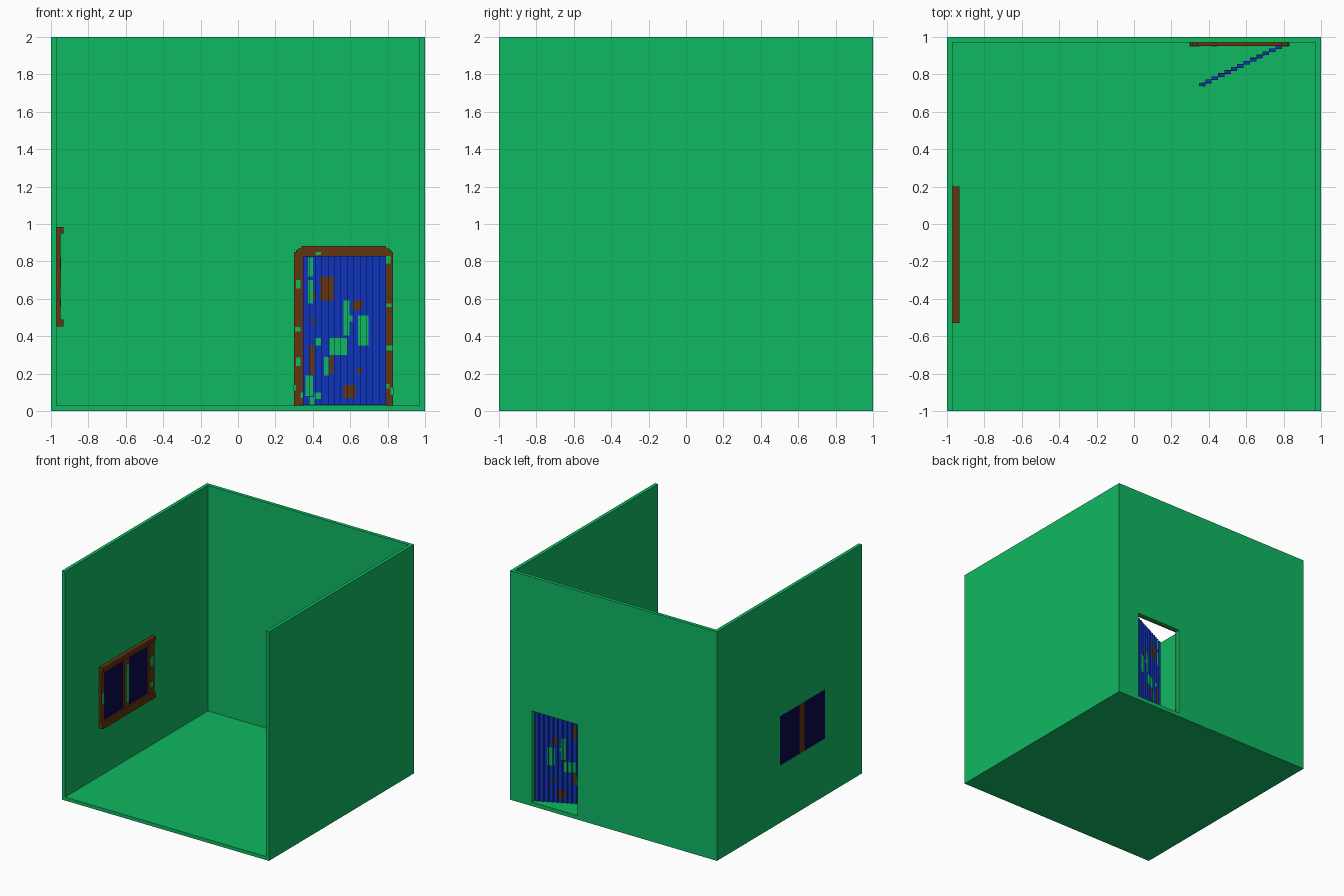
import bpy, bmesh

if "Cube" in bpy.data.objects:
    bpy.data.objects.remove(bpy.data.objects["Cube"], do_unlink=True)


def material(name, rgb):
    m = bpy.data.materials.new(name)
    m.use_nodes = True
    m.diffuse_color = (*rgb, 1)
    m.node_tree.nodes["Principled BSDF"].inputs["Base Color"].default_value = (*rgb, 1)
    return m


GREEN = material("wall_green", (0.005, 0.48, 0.122))
BLUE = material("door_blue", (0.005, 0.036, 0.50))
BROWN = material("wood_brown", (0.125, 0.036, 0.005))
NAVY = material("glass_navy", (0.003, 0.002, 0.07))


def boxes(name, mat, spans):
    """One object from boxes given as (x0, x1, y0, y1, z0, z1)."""
    bm = bmesh.new()
    for x0, x1, y0, y1, z0, z1 in spans:
        for v in bmesh.ops.create_cube(bm, size=1)["verts"]:
            v.co.x = x1 if v.co.x > 0 else x0
            v.co.y = y1 if v.co.y > 0 else y0
            v.co.z = z1 if v.co.z > 0 else z0
    mesh = bpy.data.meshes.new(name)
    bm.to_mesh(mesh)
    bm.free()
    mesh.materials.append(mat)
    ob = bpy.data.objects.new(name, mesh)
    bpy.context.collection.objects.link(ob)
    return ob


def cut(ob, *span):
    """Subtract a box and discard the cutter."""
    cutter = boxes("cutter", GREEN, [span])
    cutter.hide_render = True
    mod = ob.modifiers.new("cut", 'BOOLEAN')
    mod.operation = 'DIFFERENCE'
    mod.solver = 'EXACT'
    mod.object = cutter
    bpy.context.view_layer.objects.active = ob
    bpy.ops.object.modifier_apply(modifier=mod.name)
    bpy.data.objects.remove(cutter, do_unlink=True)


# Room shell, open at the top and front, with door and window openings
T = 0.03
room = boxes("room_shell", GREEN, [(-1, 1, -1, 1, 0, 2)])
cut(room, -1 + T, 1 - T, -1.5, 1 - T, T, 2.5)
cut(room, 0.35, 0.79, 0.9, 1.1, 0.035, 0.83)
cut(room, -1.1, -0.9, -0.49, 0.13, 0.50, 0.93)

# Door frame: two posts and a lintel with stepped, worn top corners
FY0, FY1 = 0.952, 0.97
frame = [(0.30, 0.35, 0.03, 0.85), (0.79, 0.83, 0.03, 0.85),
         (0.32, 0.81, 0.83, 0.87), (0.34, 0.79, 0.83, 0.882),
         (0.31, 0.82, 0.84, 0.862)]
boxes("door_frame", BROWN, [(a, b, FY0, FY1, c, d) for a, b, c, d in frame])
chips = [(0.31, 0.335, 0.655, 0.70), (0.305, 0.335, 0.425, 0.45),
         (0.31, 0.335, 0.24, 0.285), (0.335, 0.35, 0.07, 0.10),
         (0.298, 0.31, 0.11, 0.14), (0.79, 0.815, 0.79, 0.83),
         (0.795, 0.82, 0.555, 0.575), (0.795, 0.825, 0.325, 0.35),
         (0.815, 0.832, 0.085, 0.125), (0.795, 0.81, 0.12, 0.145),
         (0.415, 0.445, 0.835, 0.85)]
boxes("door_frame_chips", GREEN,
      [(a, b, FY0 - 0.002, FY1, c, d) for a, b, c, d in chips])

# Door standing ajar: planks stepping back towards the hinge
N, X0, X1, Y0, Y1 = 13, 0.347, 0.79, 0.737, 0.953
W, STEP, THICK = (X1 - X0) / N, (Y1 - Y0) / N, 0.018
planks = [(X0 + i * W, X0 + (i + 1) * W, Y0 + i * STEP, Y0 + i * STEP + THICK)
          for i in range(N)]
boxes("door_planks", BLUE, [(*p, 0.031, 0.83) for p in planks])


def door_patches(name, mat, areas):
    """Worn areas (x0, x1, z0, z1) showing on both sides of the planks."""
    spans = []
    for a, b, z0, z1 in areas:
        for x0, x1, y0, y1 in planks:
            lo, hi = max(a, x0), min(b, x1)
            if hi - lo > 0.002:
                spans.append((lo, hi, y0 - 0.0015, y1 + 0.0015, z0, z1))
    boxes(name, mat, spans)


door_patches("door_green_patches", GREEN, [
    (0.375, 0.40, 0.72, 0.82), (0.375, 0.40, 0.575, 0.70),
    (0.565, 0.597, 0.405, 0.59), (0.597, 0.612, 0.48, 0.51),
    (0.642, 0.697, 0.35, 0.51), (0.49, 0.585, 0.30, 0.39),
    (0.415, 0.445, 0.35, 0.39), (0.46, 0.487, 0.19, 0.29),
    (0.36, 0.40, 0.08, 0.19), (0.38, 0.41, 0.032, 0.075),
    (0.41, 0.445, 0.065, 0.10)])
door_patches("door_brown_patches", BROWN, [
    (0.44, 0.51, 0.59, 0.72), (0.615, 0.663, 0.54, 0.59),
    (0.38, 0.41, 0.195, 0.35), (0.488, 0.51, 0.20, 0.298),
    (0.565, 0.627, 0.07, 0.14), (0.635, 0.66, 0.20, 0.23),
    (0.402, 0.415, 0.60, 0.64), (0.402, 0.415, 0.46, 0.50)])

# Window: two panes, a mullion and an inner frame with projecting rails
boxes("window_panes", NAVY, [(-0.999, -0.962, -0.49, -0.21, 0.50, 0.93),
                             (-0.999, -0.962, -0.14, 0.13, 0.50, 0.93)])
boxes("window_mullion", BROWN, [(-1.0, -0.95, -0.21, -0.14, 0.50, 0.93)])
boxes("window_frame", BROWN, [
    (-0.97, -0.948, -0.53, -0.485, 0.49, 0.95),
    (-0.97, -0.948, 0.125, 0.20, 0.49, 0.95),
    (-0.97, -0.948, -0.485, 0.125, 0.485, 0.505),
    (-0.97, -0.948, -0.485, 0.125, 0.925, 0.955),
    (-0.97, -0.933, -0.53, 0.20, 0.95, 0.985),
    (-0.97, -0.933, -0.53, 0.20, 0.453, 0.49)])
boxes("window_chips", GREEN, [
    (-0.96, -0.946, -0.525, -0.49, 0.66, 0.76),
    (-0.96, -0.946, 0.14, 0.175, 0.56, 0.60),
    (-0.96, -0.946, 0.145, 0.185, 0.74, 0.82),
    (-0.96, -0.948, -0.185, -0.145, 0.55, 0.88)])
